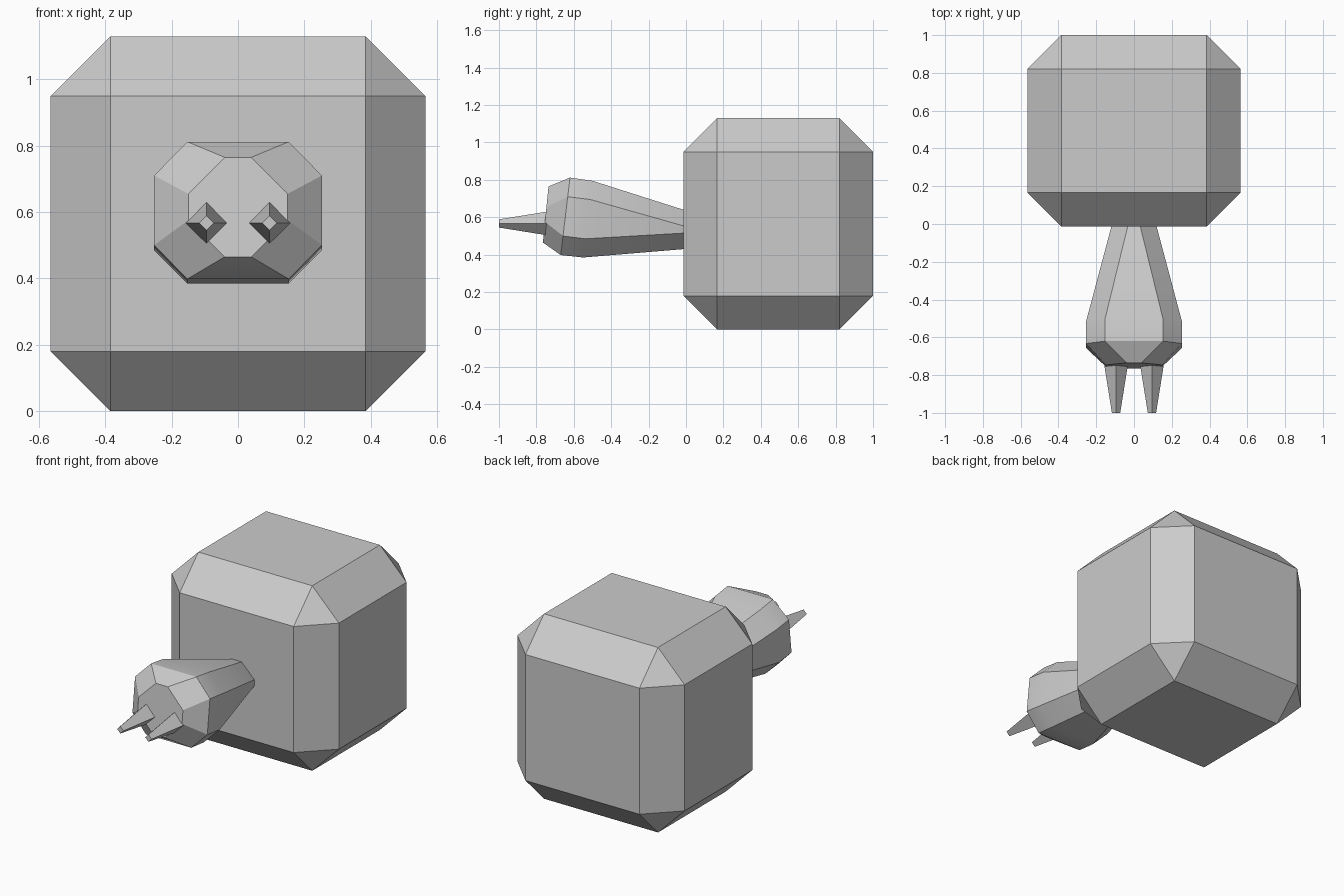
import bpy, bmesh, math
from mathutils import Matrix

if "Cube" in bpy.data.objects:
    bpy.data.objects.remove(bpy.data.objects["Cube"])

grey = bpy.data.materials.new("plain_grey")
grey.diffuse_color = (0.6, 0.6, 0.6, 1)
grey.use_nodes = True
grey.node_tree.nodes["Principled BSDF"].inputs["Base Color"].default_value = grey.diffuse_color


def finish(bm, name, smooth=False):
    bmesh.ops.recalc_face_normals(bm, faces=bm.faces)
    mesh = bpy.data.meshes.new(name)
    bm.to_mesh(mesh)
    bm.free()
    mesh.materials.append(grey)
    if smooth:
        mesh.shade_smooth()
        mesh.set_sharp_from_angle(angle=math.radians(30))
    obj = bpy.data.objects.new(name, mesh)
    bpy.context.collection.objects.link(obj)
    return obj


def octagon(bm, y, z, w, h, cx, cz, slant):
    """Box outline with cut corners, leaning back by slant per unit height."""
    pts = [(w - cx, h), (w, h - cz), (w, cz - h), (w - cx, -h),
           (cx - w, -h), (-w, cz - h), (-w, h - cz), (cx - w, h)]
    return [bm.verts.new((px, y + slant * pz, z + pz)) for px, pz in pts]


# Body: box with single-step chamfers
bm = bmesh.new()
bmesh.ops.create_cube(bm, size=1, matrix=Matrix.Translation((0, 0.4935, 0.565))
                      @ Matrix.Diagonal((1.13, 1.013, 1.13, 1)))
bmesh.ops.bevel(bm, geom=bm.edges[:], offset=0.18, offset_type='OFFSET',
                segments=1, affect='EDGES', clamp_overlap=True)
finish(bm, "body")

# Head and tapering neck: lofted eight-sided rings
bm = bmesh.new()
rings = [octagon(bm, *r) for r in (
    (0.05, 0.5275, 0.103, 0.0925, 0.085, 0.084, 0.0),
    (-0.525, 0.59, 0.253, 0.205, 0.1, 0.1, 0.12),
    (-0.645, 0.605, 0.253, 0.207, 0.1, 0.102, 0.12),
    (-0.75, 0.615, 0.15, 0.15, 0.11, 0.11, 0.1))]
for a, b in zip(rings, rings[1:]):
    for i in range(8):
        j = (i + 1) % 8
        bm.faces.new((a[i], a[j], b[j], b[i]))
bm.faces.new(rings[0])
bm.faces.new(rings[-1])
finish(bm, "head", smooth=True)

# Prongs: two four-sided tapering spikes on the face
for side, label in ((-1, "left"), (1, "right")):
    bm = bmesh.new()
    bmesh.ops.create_cone(bm, cap_ends=True, segments=4, radius1=0.07,
                          radius2=0.022, depth=0.3,
                          matrix=Matrix.Translation((side * 0.095, -0.85, 0.567))
                          @ Matrix.Rotation(math.radians(90), 4, 'X'))
    finish(bm, label + "_prong")
